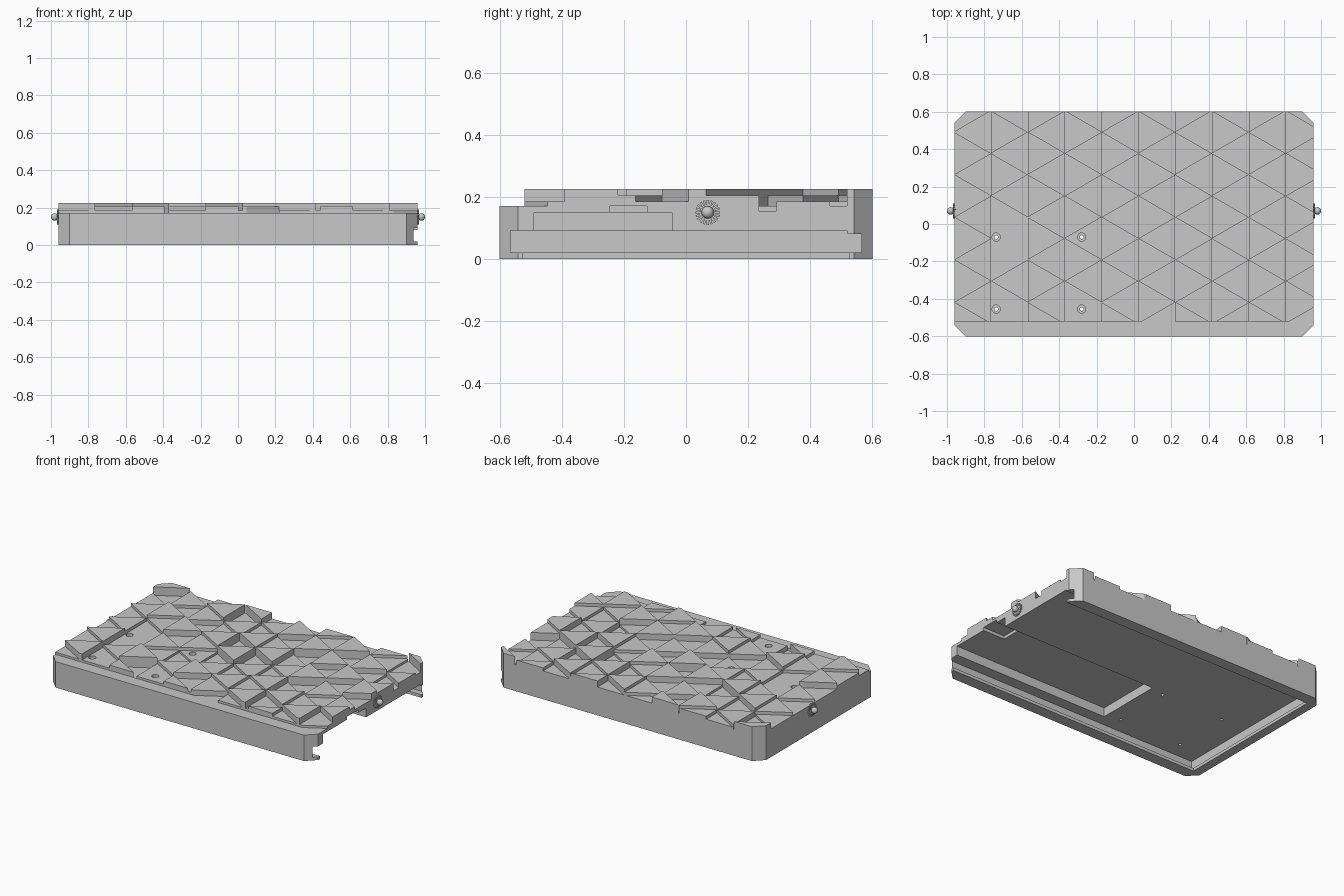
import bpy, bmesh, math, random
from mathutils import Vector, Matrix

random.seed(4)
cube = bpy.data.objects.get("Cube")
if cube:
    bpy.data.objects.remove(cube, do_unlink=True)

grey = bpy.data.materials.new("plain_grey")
grey.use_nodes = True
colour = (0.58, 0.58, 0.58, 1)
grey.diffuse_color = colour
for node in grey.node_tree.nodes:
    if node.type == 'BSDF_PRINCIPLED':
        node.inputs["Base Color"].default_value = colour


def finish(name, bm):
    bmesh.ops.recalc_face_normals(bm, faces=bm.faces[:])
    mesh = bpy.data.meshes.new(name)
    bm.to_mesh(mesh)
    bm.free()
    mesh.materials.append(grey)
    obj = bpy.data.objects.new(name, mesh)
    bpy.context.collection.objects.link(obj)
    return obj


def add_loft(bm, rings):
    loops = [[bm.verts.new(p) for p in ring] for ring in rings]
    bm.faces.new(loops[0][::-1])
    bm.faces.new(loops[-1])
    for low, high in zip(loops, loops[1:]):
        for i in range(len(low)):
            j = (i + 1) % len(low)
            bm.faces.new((low[i], low[j], high[j], high[i]))


def add_prism(bm, outline, z0, z1):
    add_loft(bm, [[(x, y, z) for x, y in outline] for z in (z0, z1)])


def prism(name, outline, z0, z1):
    bm = bmesh.new()
    add_prism(bm, outline, z0, z1)
    return finish(name, bm)


def box(name, x0, x1, y0, y1, z0, z1):
    return prism(name, [(x0, y0), (x1, y0), (x1, y1), (x0, y1)], z0, z1)


def screw_cutter(x, y):
    bm = bmesh.new()
    angles = [0.1 + a * math.tau / 24 for a in range(24)]
    add_loft(bm, [[(x + r * math.cos(a), y + r * math.sin(a), z) for a in angles]
                  for r, z in ((0.01, -0.1), (0.01, 0.16), (SINK, 0.16), (SINK, 0.4))])
    return finish("cutter", bm)


def carve(obj, cutters, solver):
    for c in cutters:
        mod = obj.modifiers.new("cut", 'BOOLEAN')
        mod.operation = 'DIFFERENCE'
        mod.solver = solver
        mod.object = c
    graph = bpy.context.evaluated_depsgraph_get()
    mesh = bpy.data.meshes.new_from_object(obj.evaluated_get(graph))
    obj.modifiers.clear()
    obj.data = mesh


# Footprint with chamfered corners
W, D, C = 0.96, 0.602, 0.06
footprint = [(-W, C - D), (C - W, -D), (W - C, -D), (W, C - D),
             (W, D - C), (W - C, D), (C - W, D), (-W, D - C)]
DECK, LEDGE, FRONT, SINK = 0.15, 0.17, -0.52, 0.022

# Cutters: sliding cover slot, equipment recess, cable pocket, screw holes
slot = [box("cutter", -0.9, 1.1, -0.525, 0.525, -0.1, 0.05),
        box("cutter", -0.92, 1.1, -0.565, 0.52, 0.02, 0.09),
        box("cutter", -0.92, 1.1, 0.4, 0.565, 0.02, 0.08),
        box("cutter", -0.18, 1.1, -0.49, -0.045, 0.05, 0.2)]
pocket = box("cutter", 0.8, 1.1, -0.245, -0.125, 0.1, 0.17)
screws = [(x, y) for x in (-0.737, -0.28) for y in (-0.07, -0.455)]
holes = [screw_cutter(x, y) for x, y in screws]

# Hollow body, open at one end and underneath
body = prism("body", footprint, 0, DECK)
carve(body, slot + holes, 'EXACT')

# Triangular grid cut into the footprint
STEP, ORIGIN = 0.197, Vector((-0.765, 0.605, 0))
grid = bmesh.new()
grid.faces.new([grid.verts.new((x, y, 0)) for x, y in footprint])
bmesh.ops.bisect_plane(grid, geom=grid.verts[:] + grid.edges[:] + grid.faces[:],
                       plane_co=(0, FRONT, 0), plane_no=(0, 1, 0))
for angle in (0, 60, 120):
    normal = Vector((math.cos(math.radians(angle)), math.sin(math.radians(angle)), 0))
    for n in range(-12, 13):
        faces = [f for f in grid.faces if f.calc_center_median().y > FRONT]
        edges = list({e for f in faces for e in f.edges})
        verts = list({v for f in faces for v in f.verts})
        bmesh.ops.bisect_plane(grid, geom=verts + edges + faces, dist=1e-5,
                               plane_co=ORIGIN + normal * STEP * n, plane_no=normal)
grid.faces.index_update()

# Tile height levels: set along the borders and screws, scattered elsewhere
TOP, HIGH, MID, LOW, PIT = 0.225, 0.205, 0.185, 0.17, 0.155
front_row = [MID, MID, HIGH, MID, HIGH, LOW, MID, HIGH, MID, LOW]
back_row = [TOP, MID, HIGH, TOP, MID, MID, TOP, MID, HIGH, TOP]
end_row = [TOP, LOW, MID, PIT, HIGH, TOP, MID, HIGH, TOP, MID, LOW]


def touched_screws(face):
    middle = face.calc_center_median()
    found = []
    for i, (x, y) in enumerate(screws):
        gaps = []
        for e in face.edges:
            a, b = e.verts[0].co, e.verts[1].co
            out = Vector((b.y - a.y, a.x - b.x, 0)).normalized()
            if out.dot(middle - a) > 0:
                out = -out
            gaps.append(out.dot(Vector((x, y, 0)) - a))
        if max(gaps) < SINK:
            found.append(i)
    return found


def border_height(face):
    c = face.calc_center_median()
    column = max(0, min(9, int((c.x + 0.962) / STEP)))
    if c.y < FRONT:
        return LEDGE
    if c.x > 0.82:
        return end_row[max(0, min(10, round((0.605 - c.y) / 0.11375)))]
    if touched_screws(face):
        return MID
    if c.y < -0.45:
        return front_row[column]
    if c.y > 0.54:
        return back_row[column]
    return None


heights = {f.index: border_height(f) for f in grid.faces}
for face in grid.faces:
    if heights[face.index] is None:
        around = {heights[g.index] for e in face.edges for g in e.link_faces if g != face}
        free = [h for h in (TOP, TOP, HIGH, HIGH, MID, MID, LOW) if h not in around]
        heights[face.index] = random.choice(free or [PIT])

# Tiles and front ledge as prisms; drilled ones are carved one by one
tiles = bmesh.new()
for face in grid.faces:
    c = face.calc_center_median()
    outline = [(v.co.x, v.co.y) for v in face.verts]
    h = heights[face.index]
    cuts = [holes[i] for i in touched_screws(face)] if c.y > FRONT else []
    if c.x > 0.7 and -0.4 < c.y < 0.05:
        cuts.append(pocket)
    if cuts:
        carve(prism("drilled_tile", outline, DECK, h), cuts, 'MANIFOLD')
    else:
        add_prism(tiles, outline, DECK, h)
grid.free()
finish("tiles", tiles)

for cutter in slot + [pocket] + holes:
    bpy.data.objects.remove(cutter, do_unlink=True)

# End knobs: ball on a short neck with a collar of radial fins
for side, label in ((1, "left"), (-1, "right")):
    place = Matrix.Translation((side * 0.98, 0.07, 0.15))
    ball = bmesh.new()
    bmesh.ops.create_uvsphere(ball, u_segments=20, v_segments=12, radius=0.02, matrix=place)
    knob = finish(label + "_knob", ball)
    for p in knob.data.polygons:
        p.use_smooth = True
    fins = bmesh.new()
    hub = Matrix.Translation((side * 0.96, 0.07, 0.15))
    bmesh.ops.create_cone(fins, cap_ends=True, segments=20, radius1=0.015, radius2=0.015,
                          depth=0.03, matrix=hub @ Matrix.Rotation(math.pi / 2, 4, 'Y'))
    for i in range(20):
        blade = (hub @ Matrix.Rotation(i * math.tau / 20, 4, 'X')
                 @ Matrix.Translation((0, 0, 0.025)) @ Matrix.Diagonal((0.014, 0.007, 0.03, 1)))
        bmesh.ops.create_cube(fins, size=1, matrix=blade)
    finish(label + "_knob_fins", fins)
